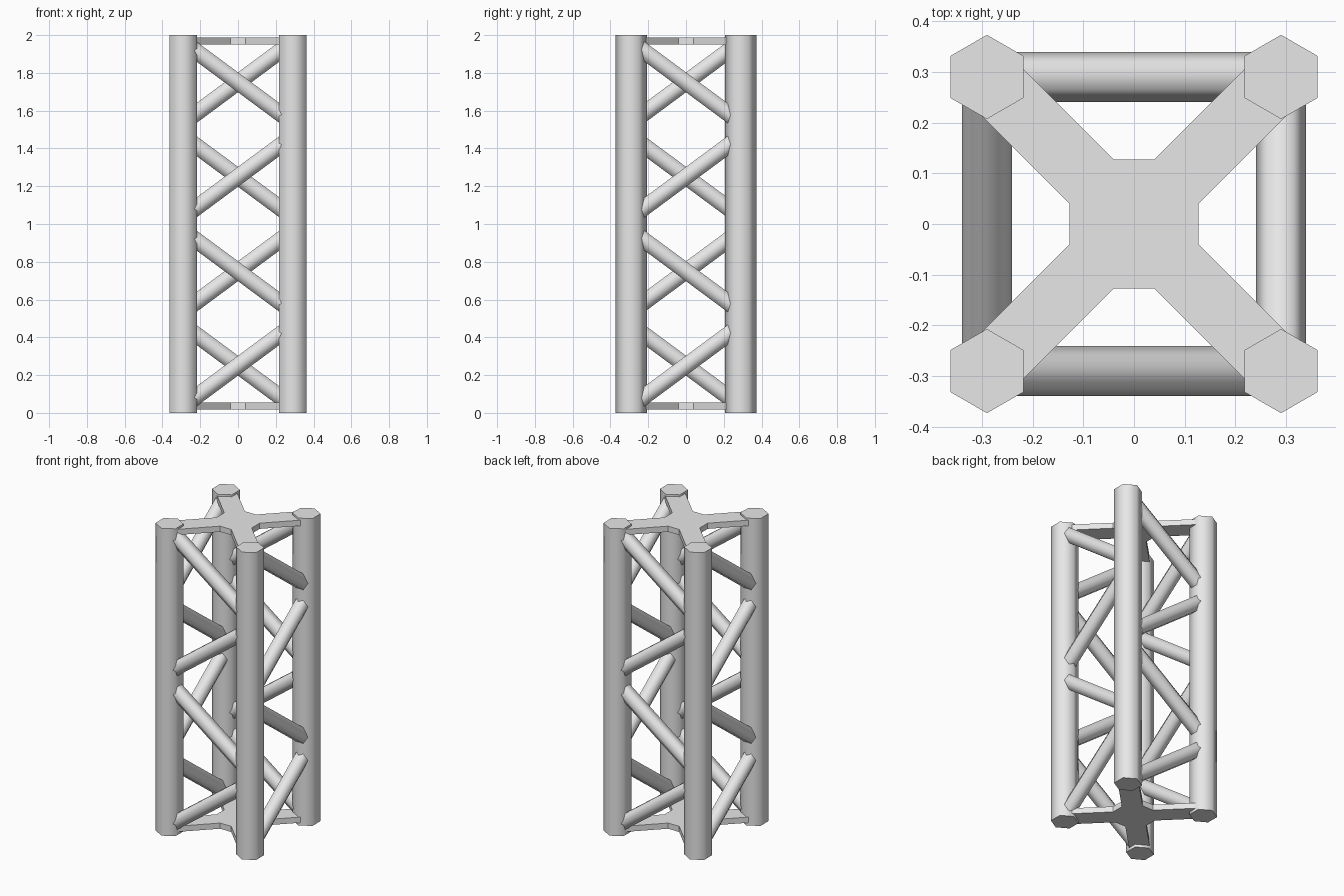
import bpy
import bmesh
import math
from mathutils import Matrix, Vector

HEIGHT = 2.0
POST_OFFSET = 0.29
POST_RADIUS = 0.083
BRACE_RADIUS = 0.049
BRACE_SLOPE = 0.74      # rise per unit of run
BAY = HEIGHT / 4

cube = bpy.data.objects.get("Cube")
if cube:
    bpy.data.objects.remove(cube, do_unlink=True)

# Single bare metal colour
metal = bpy.data.materials.new("grey_metal")
metal.use_nodes = True
GREY = (0.8, 0.8, 0.8, 1.0)
metal.diffuse_color = GREY
metal.node_tree.nodes["Principled BSDF"].inputs["Base Color"].default_value = GREY


def add_object(name, bm, smooth):
    bmesh.ops.recalc_face_normals(bm, faces=bm.faces)
    mesh = bpy.data.meshes.new(name)
    bm.to_mesh(mesh)
    bm.free()
    mesh.materials.append(metal)
    obj = bpy.data.objects.new(name, mesh)
    bpy.context.collection.objects.link(obj)
    if smooth:
        bpy.ops.object.select_all(action="DESELECT")
        obj.select_set(True)
        bpy.context.view_layer.objects.active = obj
        bpy.ops.object.shade_smooth_by_angle(angle=math.radians(65))
    return obj


def add_hex_tube(name, radius, length, matrix):
    bm = bmesh.new()
    bmesh.ops.create_cone(bm, cap_ends=True, segments=6, radius1=radius,
                          radius2=radius, depth=length, matrix=matrix)
    return add_object(name, bm, True)


def add_cross_plate(name, z_low, z_high):
    # One arm's outline, turned to all four corners
    arm = [(0.127, 0.04), (0.317, 0.23), (0.23, 0.317), (0.04, 0.127)]
    bm = bmesh.new()
    verts = []
    for quarter in range(4):
        turn = Matrix.Rotation(quarter * math.pi / 2, 3, "Z")
        verts += [bm.verts.new(turn @ Vector((x, y, z_low))) for x, y in arm]
    face = bm.faces.new(verts)
    grown = bmesh.ops.extrude_face_region(bm, geom=[face], use_keep_orig=True)
    top = [v for v in grown["geom"] if isinstance(v, bmesh.types.BMVert)]
    bmesh.ops.translate(bm, verts=top, vec=(0, 0, z_high - z_low))
    return add_object(name, bm, False)


# Four corner posts
for side_x, x in (("right", -POST_OFFSET), ("left", POST_OFFSET)):
    for side_y, y in (("front", -POST_OFFSET), ("back", POST_OFFSET)):
        add_hex_tube(f"{side_y}_{side_x}_post", POST_RADIUS, HEIGHT,
                     Matrix.Translation((x, y, HEIGHT / 2)))

# Zigzag braces, the same pattern turned round the four sides
run = 2 * 0.265
length = run * math.hypot(1, BRACE_SLOPE)
tilt = math.atan2(1, BRACE_SLOPE)
for quarter, side in enumerate(("front", "left", "back", "right")):
    turn = Matrix.Rotation(quarter * math.pi / 2, 4, "Z")
    for bay in range(4):
        angle = tilt if bay % 2 == 0 else -tilt
        place = Matrix.Translation((0, -POST_OFFSET, (bay + 0.5) * BAY))
        add_hex_tube(f"{side}_brace_{bay + 1}", BRACE_RADIUS, length,
                     turn @ place @ Matrix.Rotation(angle, 4, "Y"))

# Cross plates near both ends
add_cross_plate("bottom_cross_plate", 0.018, 0.055)
add_cross_plate("top_cross_plate", 1.95, 1.987)
